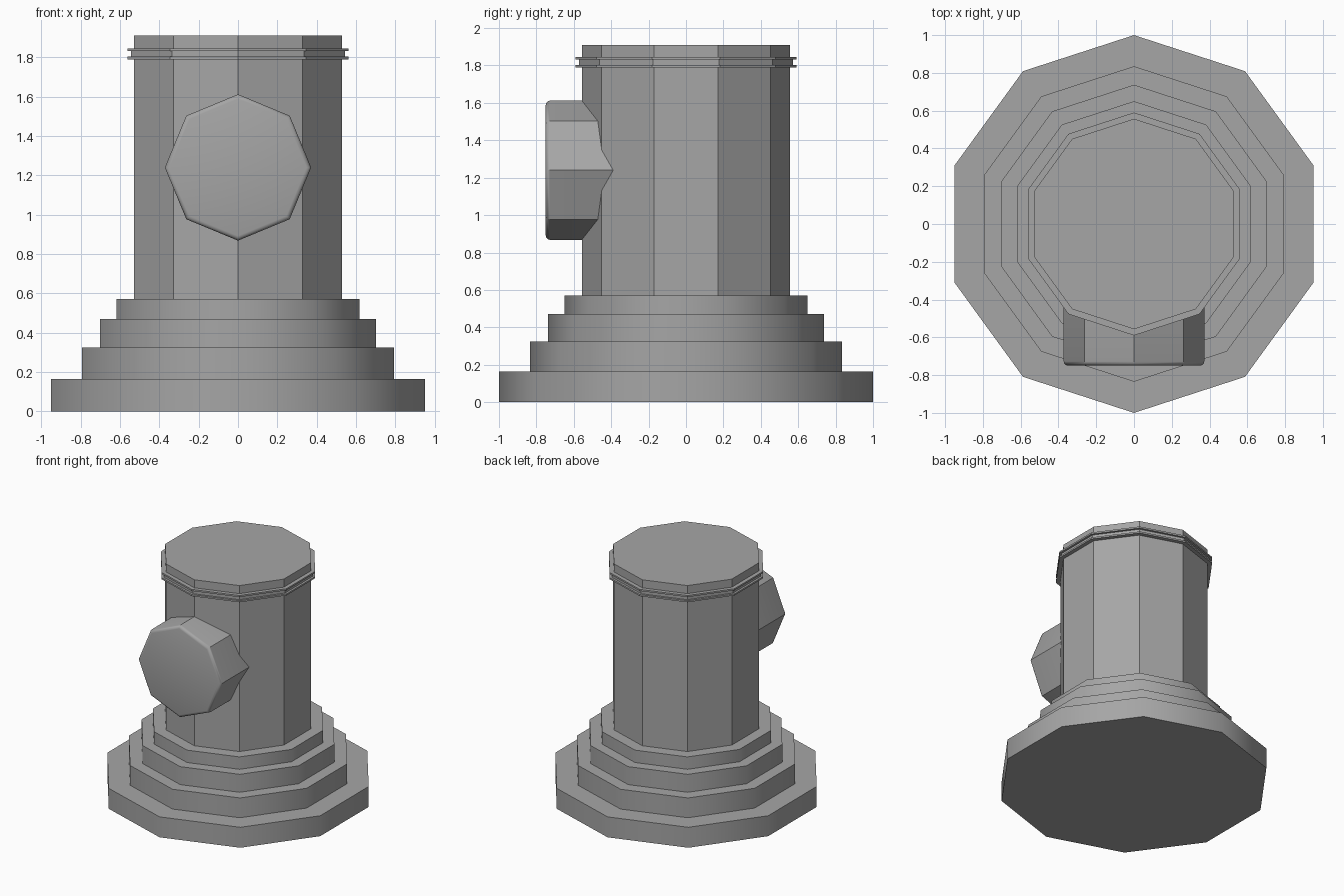
import bpy
import math

default = bpy.data.objects.get("Cube")
if default:
    bpy.data.objects.remove(default, do_unlink=True)

grey = bpy.data.materials.new("stone_grey")
grey.use_nodes = True
colour = (0.38, 0.38, 0.38, 1)
grey.diffuse_color = colour
grey.node_tree.nodes["Principled BSDF"].inputs["Base Color"].default_value = colour


def prism(name, sides, radius, depth, location, rotation=(0, 0, 0)):
    """Upright prism with a corner pointing along its local y axis."""
    bpy.ops.mesh.primitive_cylinder_add(vertices=sides, radius=radius, depth=depth,
                                        location=location, rotation=rotation)
    obj = bpy.context.object
    obj.name = name
    obj.data.materials.append(grey)
    return obj


def tier(name, radius, bottom, top, smooth=False):
    obj = prism(name, 10, radius, top - bottom, (0, 0, (bottom + top) / 2))
    if smooth:
        bpy.ops.object.shade_smooth_by_angle(angle=math.radians(40))
    return obj


# Stepped plinth with softly shaded sides
tier("base_step", 1.0, 0, 0.165, True)
tier("lower_step", 0.835, 0.165, 0.325, True)
tier("middle_step", 0.737, 0.325, 0.47, True)
tier("upper_step", 0.65, 0.47, 0.57, True)

# Faceted column and its double collar
tier("column", 0.557, 0.57, 1.91)
tier("collar_core", 0.572, 1.80, 1.835)
tier("lower_collar", 0.59, 1.79, 1.803)
tier("upper_collar", 0.59, 1.832, 1.845)

# Octagonal front boss, with its outer rim rounded
boss = prism("front_boss", 8, 0.372, 0.45, (0, -0.525, 1.24), (math.pi / 2, 0, 0))
weights = boss.data.attributes.new("bevel_weight_edge", 'FLOAT', 'EDGE')
for edge in boss.data.edges:
    if all(boss.data.vertices[v].co.z > 0 for v in edge.vertices):
        weights.data[edge.index].value = 1
bevel = boss.modifiers.new("rim_bevel", 'BEVEL')
bevel.limit_method = 'WEIGHT'
bevel.width = 0.022
bevel.segments = 3
bpy.ops.object.modifier_apply(modifier=bevel.name)
bpy.ops.object.shade_smooth_by_angle(angle=math.radians(35))
